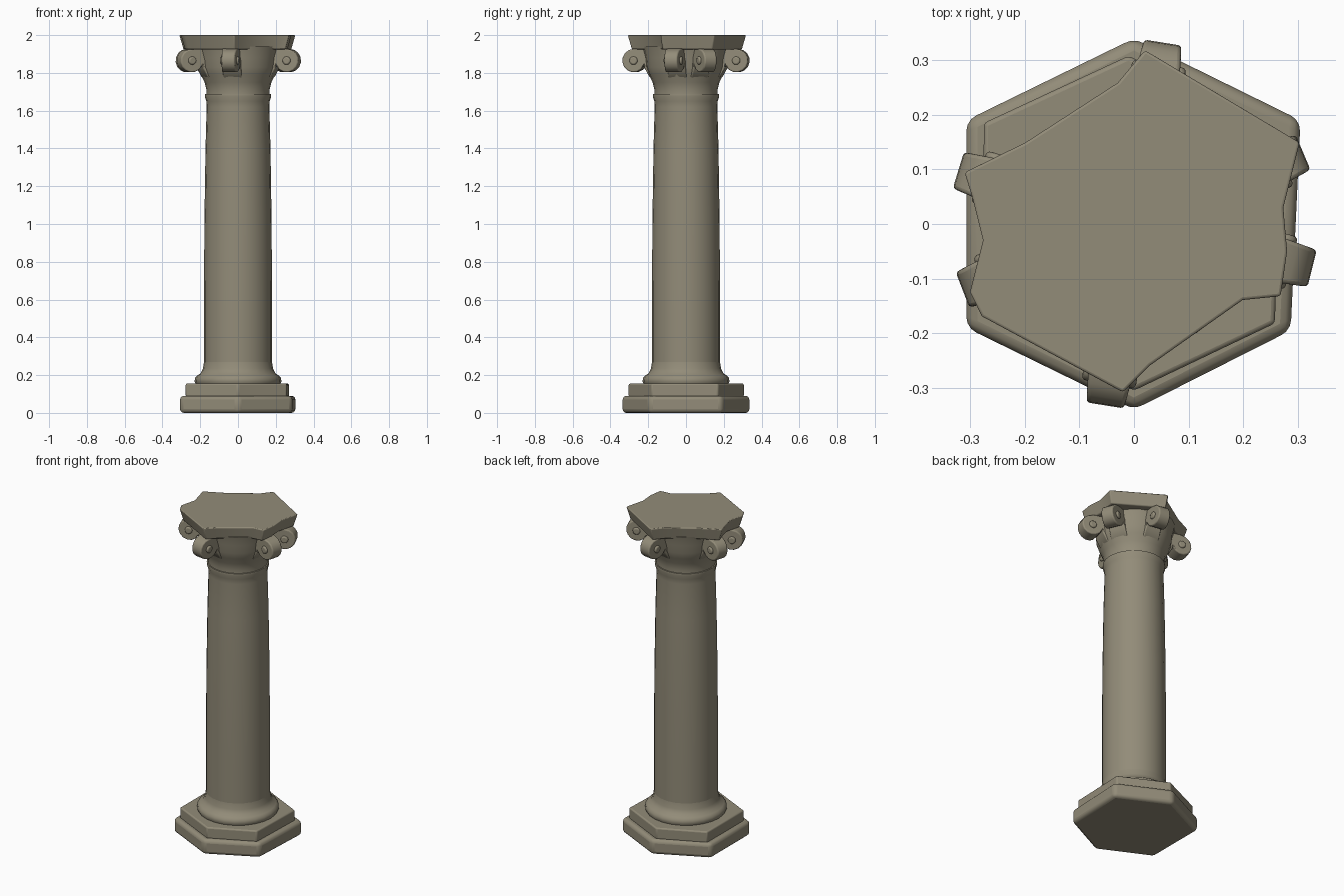
import bpy
import bmesh
import math
from mathutils import Matrix, Vector

cube = bpy.data.objects.get("Cube")
if cube:
    bpy.data.objects.remove(cube, do_unlink=True)

# Single weathered stone colour
stone = bpy.data.materials.new("weathered stone")
stone.use_nodes = True
colour = (0.29, 0.262, 0.19, 1)
stone.diffuse_color = colour
bsdf = stone.node_tree.nodes["Principled BSDF"]
bsdf.inputs["Base Color"].default_value = colour
bsdf.inputs["Roughness"].default_value = 0.9


def finish(name, bm, bevel=0.0, angle=40):
    """Turn a bmesh into a smooth-shaded stone object with softened edges."""
    bmesh.ops.recalc_face_normals(bm, faces=bm.faces[:])
    mesh = bpy.data.meshes.new(name)
    bm.to_mesh(mesh)
    bm.free()
    mesh.materials.append(stone)
    obj = bpy.data.objects.new(name, mesh)
    bpy.context.collection.objects.link(obj)
    if bevel:
        mod = obj.modifiers.new("worn edges", "BEVEL")
        mod.width = bevel
        mod.segments = 3
        mod.limit_method = "ANGLE"
        mod.angle_limit = math.radians(50)
    bpy.ops.object.select_all(action="DESELECT")
    obj.select_set(True)
    bpy.context.view_layer.objects.active = obj
    bpy.ops.object.shade_smooth_by_angle(angle=math.radians(angle))
    return obj


def loft(rings):
    """Bridge closed rings of points and cap both ends."""
    bm = bmesh.new()
    loops = [[bm.verts.new(p) for p in ring] for ring in rings]
    count = len(loops[0])
    for low, high in zip(loops, loops[1:]):
        for i in range(count):
            j = (i + 1) % count
            bm.faces.new((low[i], low[j], high[j], high[i]))
    bm.faces.new(loops[0][::-1])
    bm.faces.new(loops[-1])
    return bm


def slab(name, outline, z0, z1, bevel, low_scale=1.0):
    rings = [[(x * s, y * s, z) for x, y in outline]
             for z, s in ((z0, low_scale), (z1, 1.0))]
    return finish(name, loft(rings), bevel)


def lathe(name, profile, sides=24):
    rings = [[(r * math.cos(math.tau * i / sides), r * math.sin(math.tau * i / sides), z)
              for i in range(sides)] for r, z in profile]
    return finish(name, loft(rings))


# Stepped six-sided base
slab("lower_plinth", [(0, 0.34), (-0.307, 0.19), (-0.307, -0.19),
                      (0, -0.34), (0.287, -0.195), (0.305, 0.19)], 0, 0.09, 0.02)
slab("upper_plinth", [(-0.01, 0.308), (-0.275, 0.185), (-0.277, -0.17),
                      (0, -0.305), (0.258, -0.182), (0.27, 0.17)], 0.085, 0.155, 0.008)

# Round foot moulding and gently swelling shaft
lathe("foot_moulding", [(0.222, 0.15), (0.23, 0.165), (0.228, 0.185), (0.215, 0.198),
                        (0.197, 0.21), (0.186, 0.235), (0.18, 0.27)])
lathe("shaft", [(0.18, 0.24), (0.18, 0.6), (0.178, 1.0), (0.172, 1.4),
                (0.166, 1.62), (0.168, 1.65), (0.176, 1.675), (0.175, 1.688)])

# Flared bell of the capital
lathe("capital_bell", [(0.168, 1.68), (0.167, 1.71), (0.177, 1.75), (0.196, 1.79),
                       (0.21, 1.83), (0.215, 1.88), (0.23, 1.94)])

# Worn top slab with hollowed sides
slab("abacus", [(0.02, 0.32), (-0.03, 0.26), (-0.2, 0.15), (-0.312, 0.095),
                (-0.298, 0.05), (-0.278, -0.03), (-0.302, -0.125), (-0.28, -0.17),
                (-0.02, -0.31), (0.03, -0.26), (0.2, -0.14), (0.27, -0.133),
                (0.282, -0.05), (0.275, 0.03), (0.305, 0.15)],
     1.925, 2.0, 0.006, low_scale=0.93)

# Scrolls: a curled side outline given a width that narrows toward the tip
curl_r, curl_z, curl_size = 0.275, 1.865, 0.062
outline = [(0.13, 1.74), (0.19, 1.78), (0.215, 1.825)]
for step in range(11):
    a = math.radians(205 + 24.5 * step)
    outline.append((curl_r + curl_size * math.cos(a), curl_z + curl_size * math.sin(a)))
outline += [(0.2, 1.94), (0.13, 1.94)]


def half_width(r):
    return 0.05 - 0.015 * max(0, min(1, (r - 0.2) / 0.13))


for number, degrees in enumerate((81, 163, 201, 261, 346, 23), 1):
    turn = Matrix.Rotation(math.radians(degrees), 4, "Z")
    rings = [[turn @ Vector((r, side * half_width(r), z)) for r, z in outline]
             for side in (-1, 1)]
    finish(f"scroll_{number}", loft(rings), bevel=0.018, angle=50)

    # Raised eye through the middle of the curl
    eye = bmesh.new()
    place = (turn @ Matrix.Translation((curl_r, 0, curl_z))
             @ Matrix.Rotation(math.pi / 2, 4, "X"))
    bmesh.ops.create_cone(eye, cap_ends=True, segments=12, radius1=0.022,
                          radius2=0.022, depth=0.1, matrix=place)
    finish(f"scroll_eye_{number}", eye, bevel=0.008)
